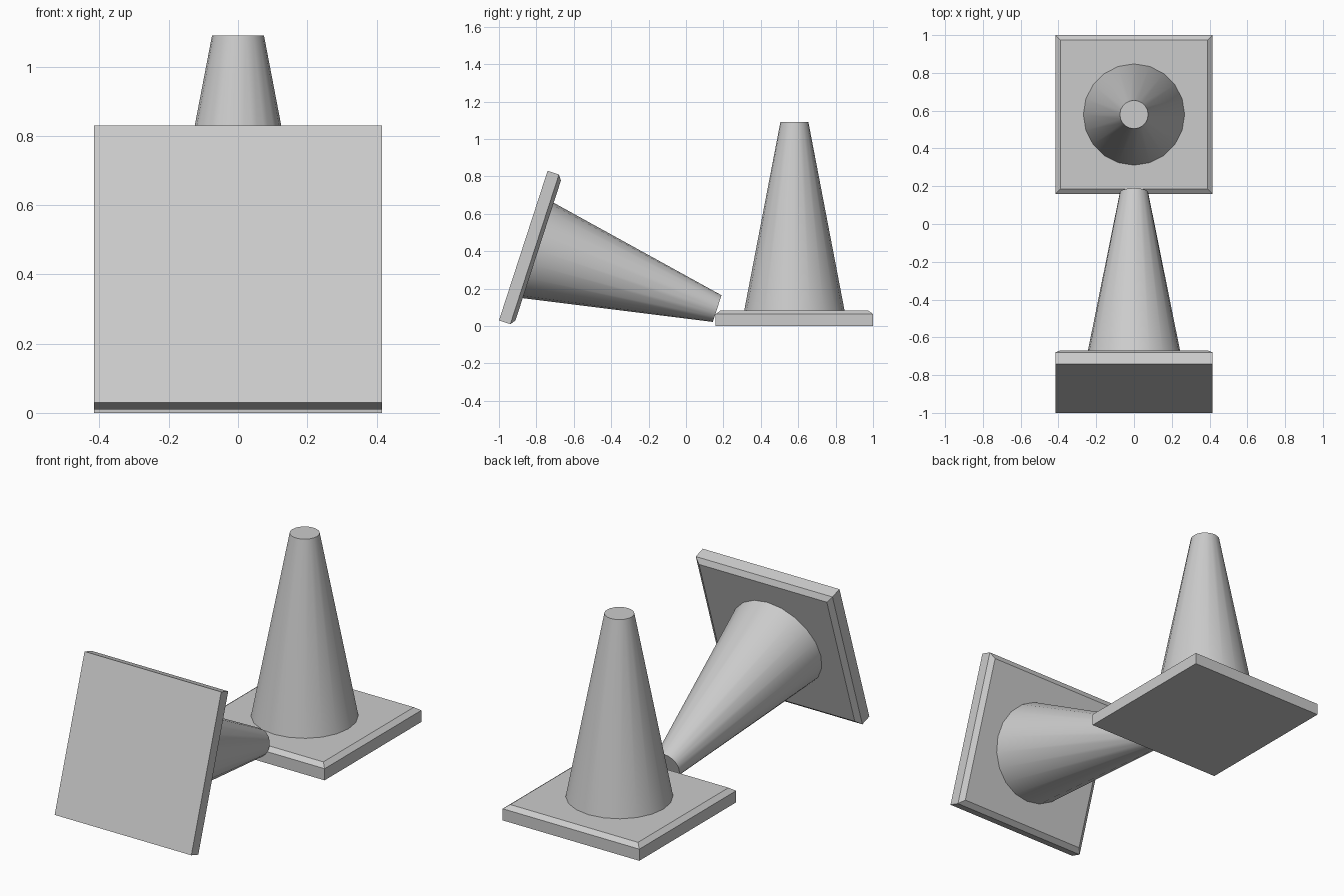
import bpy, bmesh, math

if "Cube" in bpy.data.objects:
    bpy.data.objects.remove(bpy.data.objects["Cube"])

HX, HY = 0.416, 0.4205      # plate half sizes
PLATE_H, CHAMFER_Z, INSET = 0.084, 0.064, 0.027
R_BASE, R_TIP, HEIGHT, SIDES = 0.268, 0.075, 1.09, 20


def make_object(name, bm, loc, tilt):
    bmesh.ops.recalc_face_normals(bm, faces=bm.faces)
    mesh = bpy.data.meshes.new(name)
    bm.to_mesh(mesh)
    bm.free()
    obj = bpy.data.objects.new(name, mesh)
    bpy.context.collection.objects.link(obj)
    obj.location = loc
    obj.rotation_euler.x = tilt
    return obj


def loft(bm, rings):
    """Skin a list of rings and cap both ends."""
    rings = [[bm.verts.new(p) for p in ring] for ring in rings]
    for a, b in zip(rings, rings[1:]):
        n = len(a)
        for i in range(n):
            j = (i + 1) % n
            bm.faces.new((a[i], a[j], b[j], b[i]))
    bm.faces.new(rings[0][::-1])
    bm.faces.new(rings[-1])


def rectangle(inset, z):
    x, y = HX - inset, HY - inset
    return [(-x, -y, z), (x, -y, z), (x, y, z), (-x, y, z)]


def circle(r, z):
    return [(r * math.cos(2 * math.pi * i / SIDES),
             r * math.sin(2 * math.pi * i / SIDES), z) for i in range(SIDES)]


def traffic_cone(prefix, loc, tilt):
    # square foot with chamfered upper rim
    bm = bmesh.new()
    loft(bm, [rectangle(0, 0), rectangle(0, CHAMFER_Z), rectangle(INSET, PLATE_H)])
    make_object(prefix + "_base_plate", bm, loc, tilt)

    # tapered body with flat tip
    bm = bmesh.new()
    loft(bm, [circle(R_BASE, PLATE_H), circle(R_TIP, HEIGHT)])
    body = make_object(prefix + "_cone_body", bm, loc, tilt)
    bpy.ops.object.select_all(action='DESELECT')
    body.select_set(True)
    bpy.context.view_layer.objects.active = body
    bpy.ops.object.shade_smooth_by_angle(angle=math.radians(35))


traffic_cone("standing", (0, 0.5795, 0), 0)
traffic_cone("fallen", (0, -0.87, 0.43), math.radians(-108))
